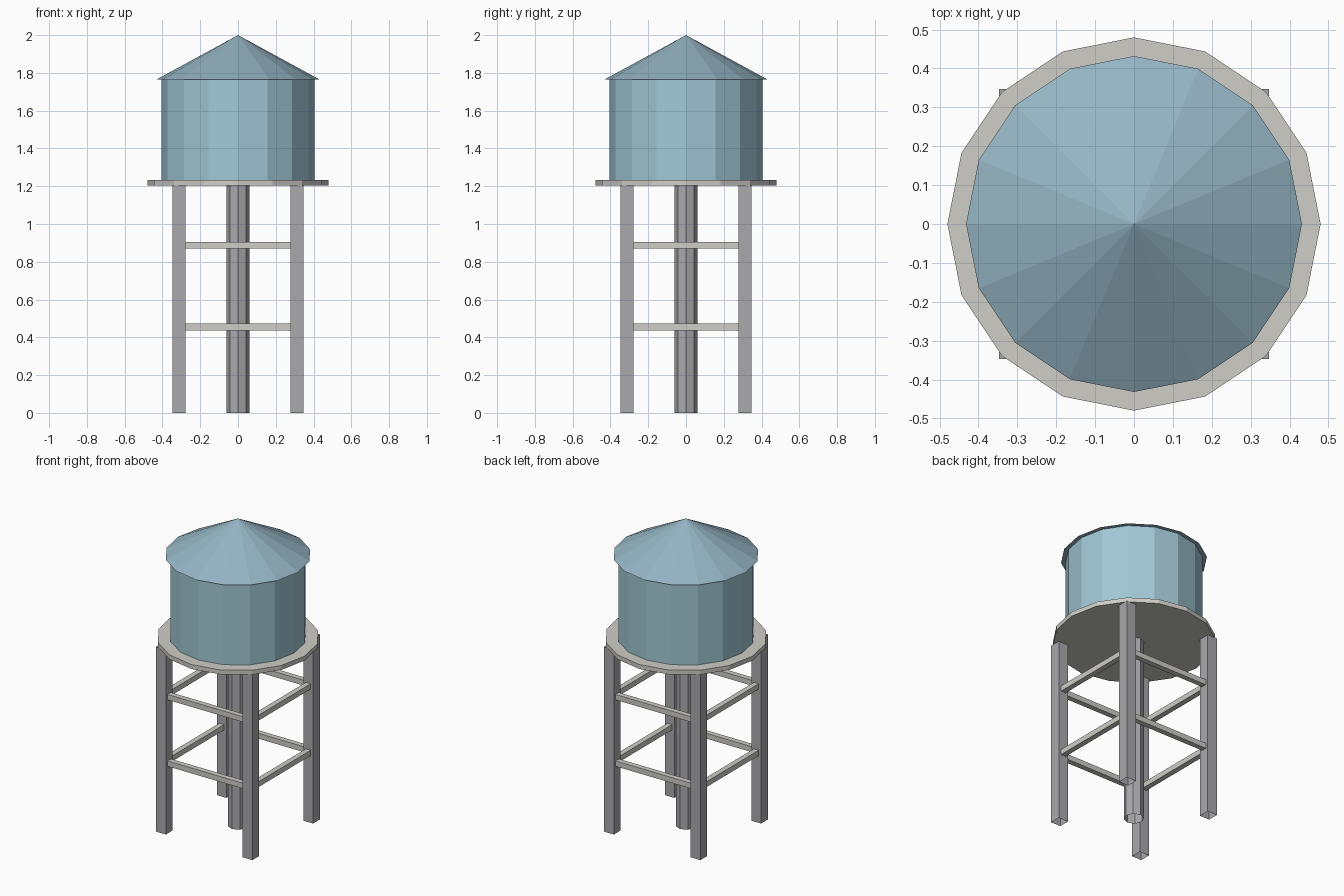
import bpy, bmesh, math
from mathutils import Matrix, Vector

if "Cube" in bpy.data.objects:
    bpy.data.objects.remove(bpy.data.objects["Cube"])


def material(name, rgb):
    m = bpy.data.materials.new(name)
    m.diffuse_color = (*rgb, 1)
    m.use_nodes = True
    m.node_tree.nodes["Principled BSDF"].inputs["Base Color"].default_value = m.diffuse_color
    return m


STEEL = material("dark_steel", (0.40, 0.40, 0.42))
TRIM = material("pale_trim", (0.62, 0.61, 0.57))
TANK = material("tank_blue", (0.36, 0.58, 0.67))
ROOF = material("roof_blue", (0.30, 0.46, 0.55))


def finish(bm, name, mat, open_bottom=False):
    if open_bottom:
        low = [f for f in bm.faces if f.normal.z < -0.9]
        bmesh.ops.delete(bm, geom=low, context='FACES_ONLY')
    me = bpy.data.meshes.new(name)
    bm.to_mesh(me)
    bm.free()
    me.materials.append(mat)
    ob = bpy.data.objects.new(name, me)
    bpy.context.collection.objects.link(ob)
    return ob


def drum(name, sides, r1, r2, z0, z1, mat, open_bottom=False):
    # Polygonal cylinder or cone with a corner on the +x axis
    bm = bmesh.new()
    bmesh.ops.create_cone(bm, cap_ends=True, segments=sides, radius1=r1, radius2=r2,
                          depth=z1 - z0, matrix=Matrix.Translation((0, 0, (z0 + z1) / 2)))
    bmesh.ops.remove_doubles(bm, verts=bm.verts, dist=1e-5)
    bm.normal_update()
    return finish(bm, name, mat, open_bottom)


def box(name, centre, size, mat, open_bottom=False):
    bm = bmesh.new()
    bmesh.ops.create_cube(bm, size=1, matrix=Matrix.Translation(centre)
                          @ Matrix.Diagonal((*size, 1)))
    bm.normal_update()
    return finish(bm, name, mat, open_bottom)


# Tank, roof, platform and central pipe
drum("tank", 16, 0.405, 0.405, 1.23, 1.765, TANK)
drum("roof", 16, 0.432, 0, 1.765, 2.0, ROOF)
drum("platform", 16, 0.48, 0.48, 1.203, 1.232, TRIM)
drum("central_pipe", 8, 0.06, 0.06, 0, 1.205, STEEL, open_bottom=True)

# Four legs, open at the ground
L = 0.312
for fb, y in (("front", -L), ("back", L)):
    for lr, x in (("left", -L), ("right", L)):
        box(f"{fb}_{lr}_leg", (x, y, 0.6025), (0.07, 0.07, 1.205), STEEL, open_bottom=True)

# Two levels of horizontal braces between the legs
span = 2 * L - 0.07
for level, z in (("lower", 0.455), ("upper", 0.888)):
    for side, s in (("front", -1), ("back", 1)):
        box(f"{level}_{side}_brace", (0, s * L, z), (span, 0.035, 0.035), TRIM)
    for side, s in (("left", -1), ("right", 1)):
        box(f"{level}_{side}_brace", (s * L, 0, z), (0.035, span, 0.035), TRIM)
